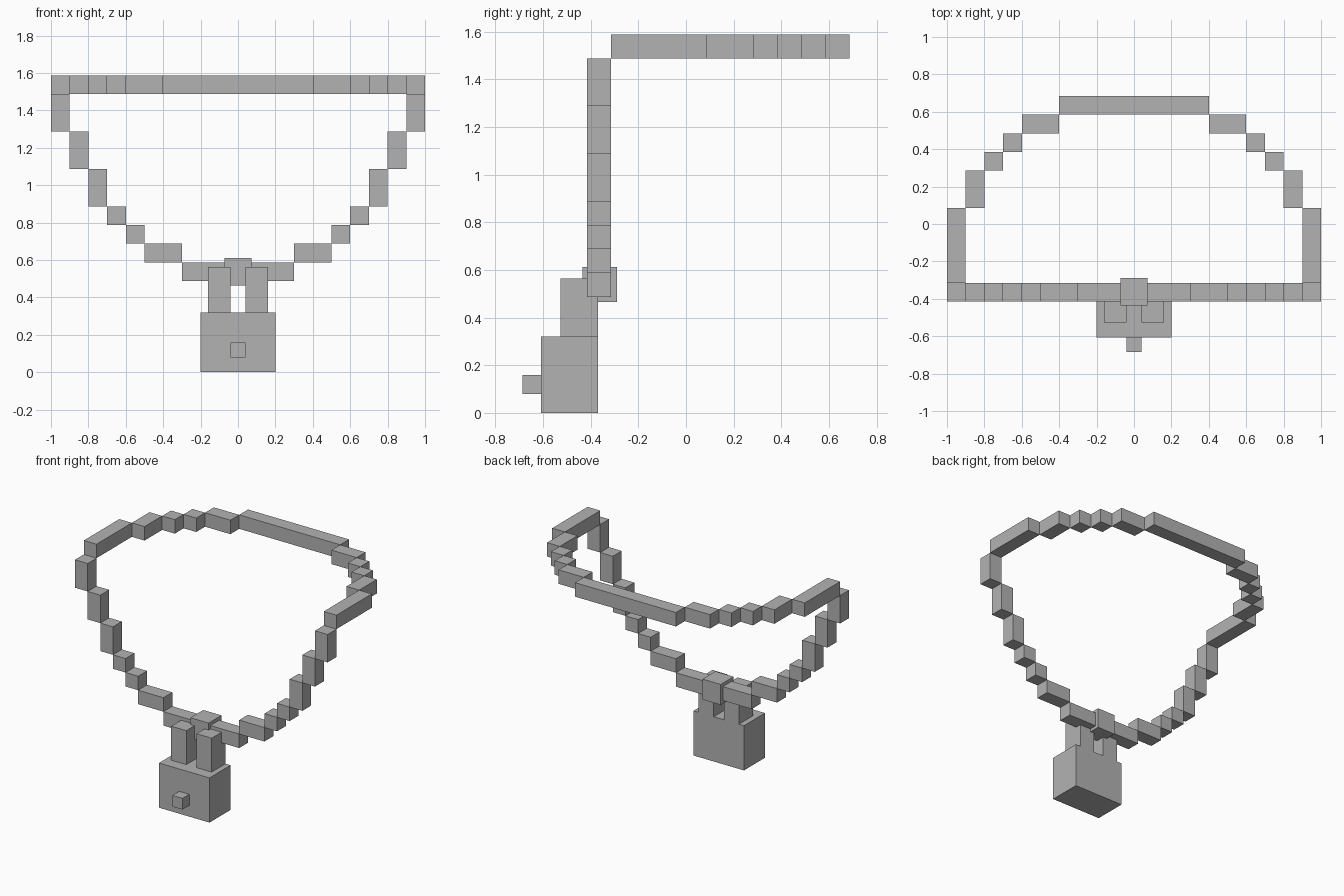
import bpy
import bmesh
from mathutils import Matrix, Vector

default_cube = bpy.data.objects.get("Cube")
if default_cube:
    bpy.data.objects.remove(default_cube, do_unlink=True)

grey = bpy.data.materials.new("grey_metal")
grey.use_nodes = True
colour = (0.45, 0.45, 0.45, 1)
grey.diffuse_color = colour
grey.node_tree.nodes["Principled BSDF"].inputs["Base Color"].default_value = colour


def box(name, x, y, z):
    """Flat-sided box spanning the given (low, high) range on each axis."""
    low, high = Vector((x[0], y[0], z[0])), Vector((x[1], y[1], z[1]))
    bm = bmesh.new()
    bmesh.ops.create_cube(bm, size=1, matrix=Matrix.Diagonal((*(high - low), 1)))
    mesh = bpy.data.meshes.new(name)
    bm.to_mesh(mesh)
    bm.free()
    mesh.materials.append(grey)
    obj = bpy.data.objects.new(name, mesh)
    obj.location = (low + high) / 2
    bpy.context.collection.objects.link(obj)


def pair(name, x, y, z):
    """Matching boxes on the left (+x) and right (-x)."""
    box("left_" + name, x, y, z)
    box("right_" + name, (-x[1], -x[0]), y, z)


FRONT = (-0.415, -0.315)
TOP = (1.487, 1.587)

# Front chain: stepped links climbing from the pendant to the shoulders
box("front_centre_link", (-0.3, 0.3), FRONT, (0.487, 0.587))
x, z = 0.3, 0.587
for i, (width, height) in enumerate([(0.2, 0.1), (0.1, 0.1), (0.1, 0.1),
                                     (0.1, 0.2), (0.1, 0.2), (0.1, 0.2)]):
    pair(f"front_link_{i + 1}", (x, x + width), FRONT, (z, z + height))
    x, z = x + width, z + height

# Neck chain: level links stepping inward toward the back
x, y = 1.0, FRONT[1]
for i, (width, depth) in enumerate([(0.1, 0.4), (0.1, 0.2), (0.1, 0.1),
                                    (0.1, 0.1), (0.2, 0.1)]):
    pair(f"neck_link_{i + 1}", (x - width, x), (y, y + depth), TOP)
    x, y = x - width, y + depth
box("back_centre_link", (-x, x), (y, y + 0.1), TOP)

# Pendant: clasp, two straps, block and front knob
box("clasp", (-0.072, 0.072), (-0.435, -0.29), (0.465, 0.612))
pair("pendant_strap", (0.04, 0.16), (-0.527, -0.37), (0.32, 0.563))
box("pendant_block", (-0.2, 0.2), (-0.608, -0.37), (0, 0.32))
box("pendant_knob", (-0.04, 0.04), (-0.685, -0.608), (0.08, 0.16))
